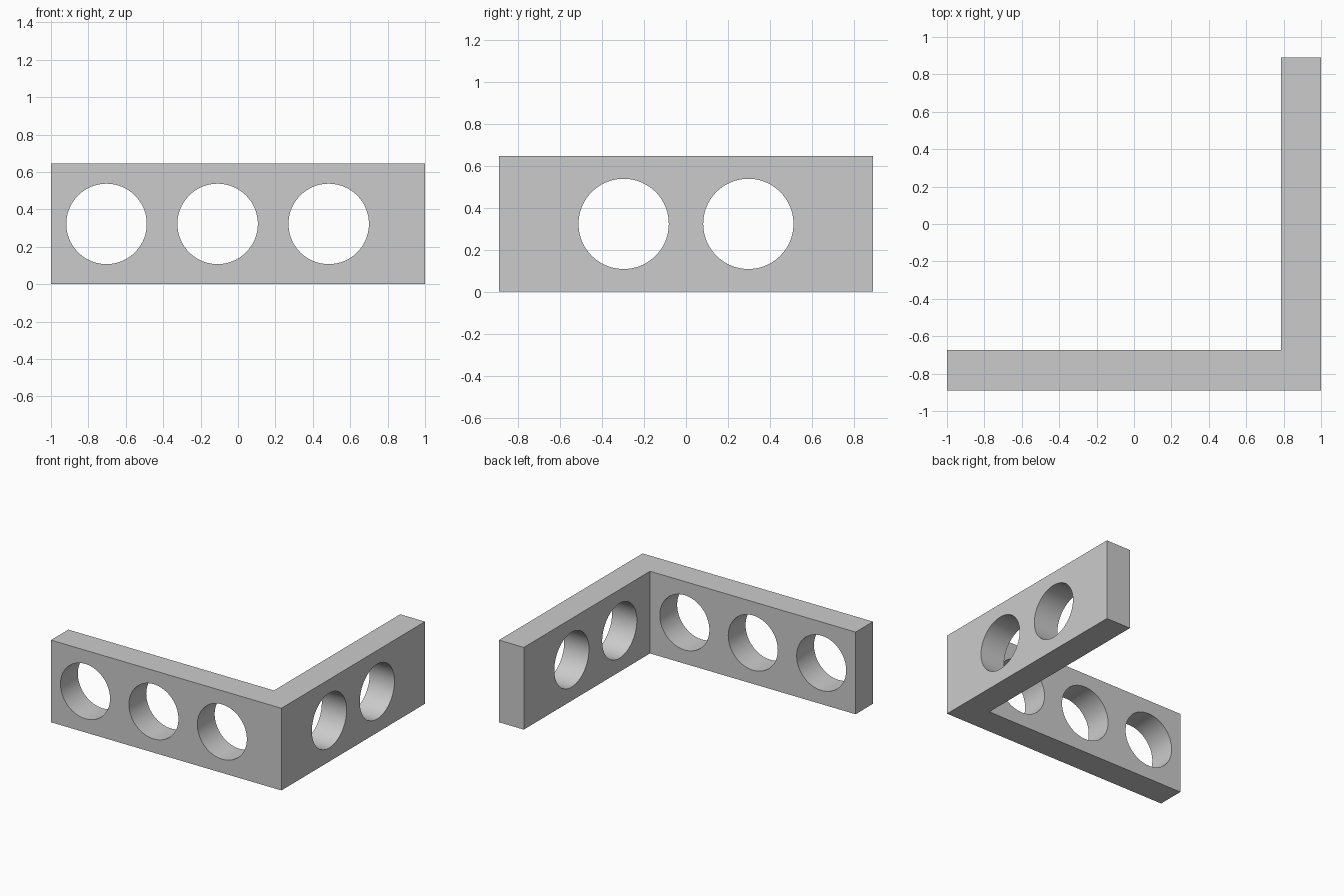
import bpy
import bmesh
import math

cube = bpy.data.objects.get("Cube")
if cube:
    bpy.data.objects.remove(cube, do_unlink=True)

HEIGHT = 0.645
THICK = 0.215
HALF_X, HALF_Y = 1.0, 0.89
RADIUS = 0.215
SPACING = 0.594

grey = bpy.data.materials.new("light grey")
grey.use_nodes = True
colour = (0.6, 0.6, 0.6, 1)
grey.diffuse_color = colour
grey.node_tree.nodes["Principled BSDF"].inputs["Base Color"].default_value = colour

# L-shaped beam: profile extruded upwards
inner_x, inner_y = HALF_X - THICK, -HALF_Y + THICK
profile = [(-HALF_X, -HALF_Y), (HALF_X, -HALF_Y), (HALF_X, HALF_Y),
           (inner_x, HALF_Y), (inner_x, inner_y), (-HALF_X, inner_y)]
bm = bmesh.new()
base = bm.faces.new([bm.verts.new((x, y, 0)) for x, y in profile])
top = bmesh.ops.extrude_face_region(bm, geom=[base])["geom"]
bmesh.ops.translate(bm, vec=(0, 0, HEIGHT),
                    verts=[v for v in top if isinstance(v, bmesh.types.BMVert)])
bmesh.ops.recalc_face_normals(bm, faces=bm.faces)
mesh = bpy.data.meshes.new("corner_beam")
bm.to_mesh(mesh)
bm.free()
mesh.materials.append(grey)
beam = bpy.data.objects.new("corner_beam", mesh)
bpy.context.collection.objects.link(beam)


def drill(x, y, rotation):
    """Cut a round hole through one arm of the beam."""
    bpy.ops.mesh.primitive_cylinder_add(
        vertices=96, radius=RADIUS, depth=THICK * 2,
        location=(x, y, HEIGHT / 2), rotation=rotation)
    cutter = bpy.context.object
    cutter.name = "hole_cutter"
    cutter.hide_render = True
    cutter.data.materials.append(grey)
    bpy.ops.object.select_all(action="DESELECT")
    beam.select_set(True)
    bpy.context.view_layer.objects.active = beam
    cut = beam.modifiers.new("hole", "BOOLEAN")
    cut.operation = "DIFFERENCE"
    cut.solver = "EXACT"
    cut.object = cutter
    bpy.ops.object.modifier_apply(modifier=cut.name)
    bpy.data.objects.remove(cutter, do_unlink=True)


# Three holes in the front arm
for i in range(3):
    drill(-0.703 + i * SPACING, -HALF_Y + THICK / 2, (math.pi / 2, 0, 0))

# Two holes in the side arm
for side in (-1, 1):
    drill(HALF_X - THICK / 2, side * SPACING / 2, (0, math.pi / 2, 0))

# Smooth hole walls, sharp beam edges
bpy.ops.object.select_all(action="DESELECT")
beam.select_set(True)
bpy.context.view_layer.objects.active = beam
bpy.ops.object.shade_smooth_by_angle(angle=math.radians(30))
